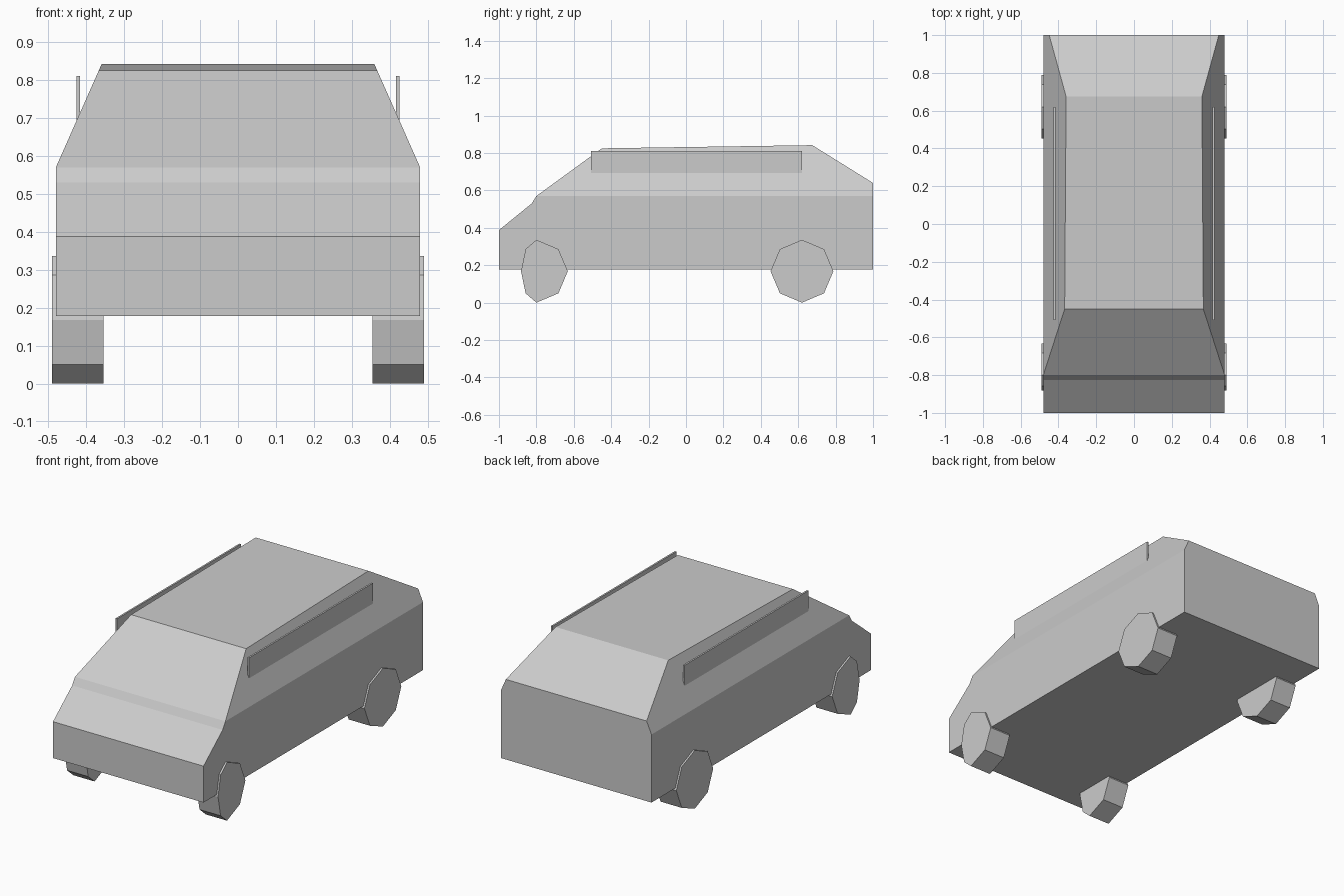
import bpy, bmesh
from mathutils import Vector

cube = bpy.data.objects.get("Cube")
if cube:
    bpy.data.objects.remove(cube, do_unlink=True)

grey = bpy.data.materials.new("light grey")
grey.use_nodes = True
grey.diffuse_color = (0.6, 0.6, 0.6, 1)
grey.node_tree.nodes["Principled BSDF"].inputs["Base Color"].default_value = (0.6, 0.6, 0.6, 1)


def finish(name, bm):
    bmesh.ops.recalc_face_normals(bm, faces=bm.faces)
    mesh = bpy.data.meshes.new(name)
    bm.to_mesh(mesh)
    bm.free()
    mesh.materials.append(grey)
    obj = bpy.data.objects.new(name, mesh)
    bpy.context.collection.objects.link(obj)
    return obj


def extrude_profile(profile, x0, x1):
    """Solid made by sweeping a (y, z) outline from x0 to x1."""
    bm = bmesh.new()
    face = bm.faces.new([bm.verts.new((x0, y, z)) for y, z in profile])
    new = bmesh.ops.extrude_face_region(bm, geom=[face], use_keep_orig=True)["geom"]
    verts = [g for g in new if isinstance(g, bmesh.types.BMVert)]
    bmesh.ops.translate(bm, verts=verts, vec=(x1 - x0, 0, 0))
    return bm


# Body: side outline, cut at the belt line, sides leaning in above it
HALF, BELT, LEAN = 0.48, 0.57, 0.443
outline = [(-1, 0.178), (1, 0.178), (1, 0.64), (0.675, 0.842),
           (-0.45, 0.825), (-0.8, BELT), (-0.825, 0.53), (-1, 0.388)]
bm = extrude_profile(outline, -HALF, HALF)
bmesh.ops.bisect_plane(bm, geom=bm.verts[:] + bm.edges[:] + bm.faces[:],
                       plane_co=Vector((0, 0, BELT)), plane_no=Vector((0, 0, 1)), dist=0.0005)
for v in bm.verts:
    half = HALF - LEAN * max(0, v.co.z - BELT)
    v.co.x = half if v.co.x > 0 else -half
finish("body", bm)

# Wheels: eight-sided, the front pair squeezed ahead of the axle
RADIUS, DIAG = 0.168, 0.118


def wheel_profile(axle, front, back):
    k = DIAG / RADIUS
    ring = [(-front, 0), (-front * k, DIAG), (0, RADIUS), (back * k, DIAG),
            (back, 0), (back * k, -DIAG), (0, -RADIUS), (-front * k, -DIAG)]
    return [(axle + y, RADIUS + z) for y, z in ring]


for side, s in (("left", 1), ("right", -1)):
    for end, shape in (("front", (-0.8, 0.082, RADIUS)), ("rear", (0.62, RADIUS, RADIUS))):
        finish(f"{end}_{side}_wheel", extrude_profile(wheel_profile(*shape), s * 0.355, s * 0.49))

    # Upright roof rail, its lower edge sunk into the leaning side
    rail = [(-0.508, 0.68), (0.62, 0.68), (0.62, 0.81), (-0.508, 0.81)]
    finish(f"{side}_roof_rail", extrude_profile(rail, s * 0.416, s * 0.426))
